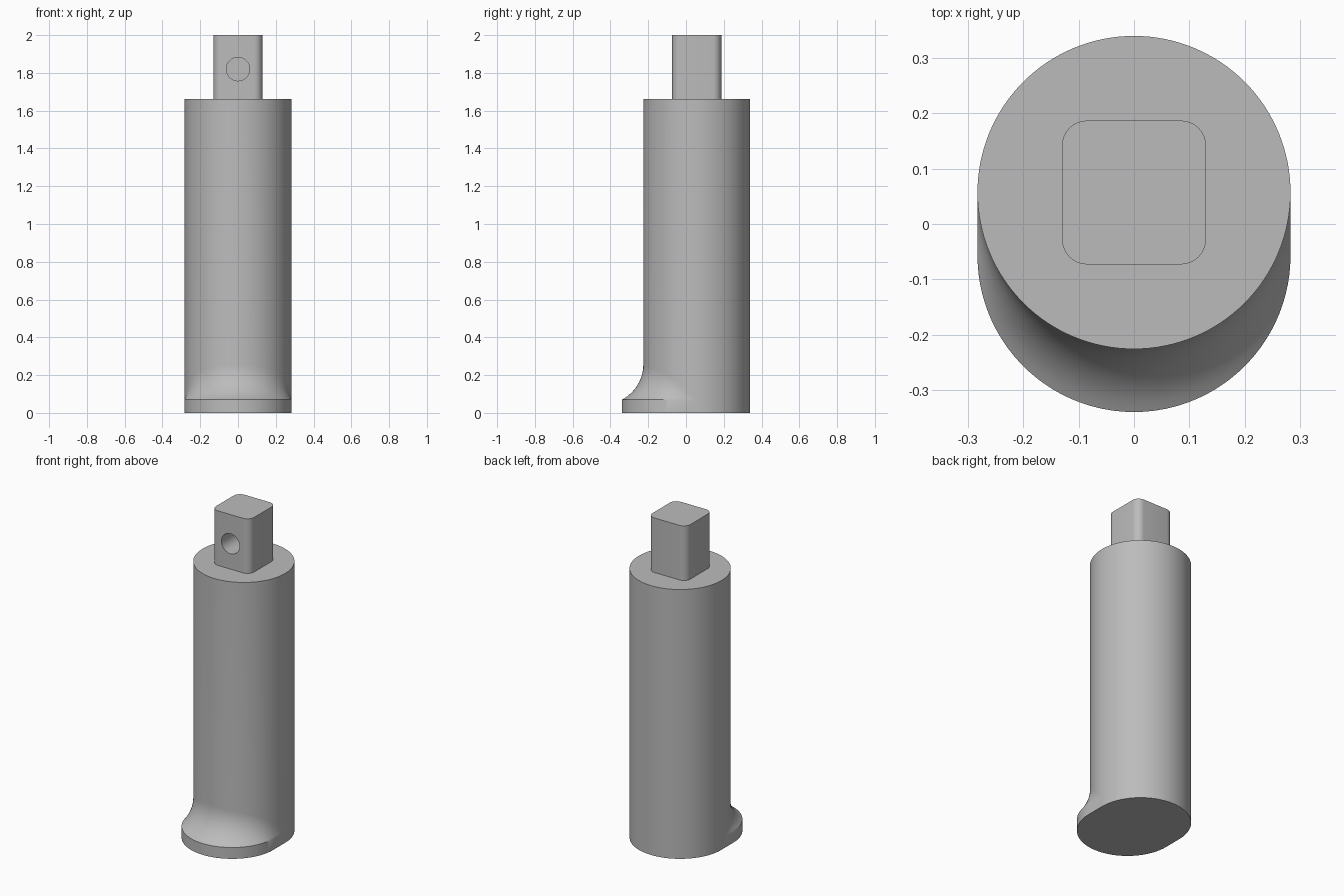
import bpy, bmesh, math
from mathutils import Vector

if "Cube" in bpy.data.objects:
    bpy.data.objects.remove(bpy.data.objects["Cube"], do_unlink=True)

RADIUS, AXIS_Y, SHIFT = 0.283, 0.057, 0.114   # barrel radius, barrel axis, foot overhang
RIM_Z, SHOULDER_Z, TOP_Z = 0.07, 1.663, 2.0
FILLET = 0.21
SIDES, STEPS = 128, 14

steel = bpy.data.materials.new("steel_grey")
steel.use_nodes = True
colour = (0.5, 0.5, 0.5, 1)
steel.diffuse_color = colour
steel.node_tree.nodes["Principled BSDF"].inputs["Base Color"].default_value = colour


def finish(bm, name):
    bmesh.ops.remove_doubles(bm, verts=bm.verts, dist=0.0002)
    bmesh.ops.recalc_face_normals(bm, faces=bm.faces)
    mesh = bpy.data.meshes.new(name)
    bm.to_mesh(mesh)
    bm.free()
    obj = bpy.data.objects.new(name, mesh)
    bpy.context.collection.objects.link(obj)
    mesh.materials.append(steel)
    return obj


def activate(obj):
    bpy.ops.object.select_all(action='DESELECT')
    obj.select_set(True)
    bpy.context.view_layer.objects.active = obj


def skin(rings):
    """Join closed rings of points into a capped solid."""
    bm = bmesh.new()
    loops = [[bm.verts.new(p) for p in ring] for ring in rings]
    count = len(loops[0])
    for low, high in zip(loops, loops[1:]):
        for i in range(count):
            j = (i + 1) % count
            bm.faces.new((low[i], low[j], high[j], high[i]))
    bm.faces.new(loops[0][::-1])
    bm.faces.new(loops[-1])
    return bm


def foot_radius(a):
    """Distance from the barrel axis to the oblong foot outline; a = 0 is the front."""
    s, c = abs(math.sin(a)), math.cos(a)
    if c <= 0:
        return RADIUS
    if RADIUS * c < SHIFT * s:
        return RADIUS / s
    return SHIFT * c + math.sqrt(RADIUS ** 2 - (SHIFT * s) ** 2)


def point(a, r, z):
    return Vector((r * math.sin(a), AXIS_Y - r * math.cos(a), z))


# Barrel with the oblong foot and its concave blend
angles = [2 * math.pi * i / SIDES for i in range(SIDES)]
rings = [[point(a, foot_radius(a), 0) for a in angles]]
for k in range(STEPS + 1):
    ring = []
    for a in angles:
        overhang = foot_radius(a) - RADIUS
        sweep = math.acos(min(1, 1 - overhang / FILLET))
        t = sweep * (1 - k / STEPS)
        r = RADIUS + FILLET * (1 - math.cos(t))
        z = RIM_Z + FILLET * (math.sin(sweep) - math.sin(t))
        ring.append(point(a, r, z))
    rings.append(ring)
rings.append([point(a, RADIUS, SHOULDER_Z) for a in angles])
barrel = finish(skin(rings), "barrel")

# Square drive with rounded corners
HALF, CORNER = 0.13, 0.045
outline = []
for quarter in range(4):
    mid = math.pi / 4 + quarter * math.pi / 2
    cx = math.copysign(HALF - CORNER, math.cos(mid))
    cy = math.copysign(HALF - CORNER, math.sin(mid))
    for k in range(9):
        a = (quarter + k / 8) * math.pi / 2
        outline.append((cx + CORNER * math.cos(a), AXIS_Y + cy + CORNER * math.sin(a)))
drive = finish(skin([[(x, y, z) for x, y in outline] for z in (SHOULDER_Z - 0.01, TOP_Z)]),
               "square_drive")

# Blind round hole in the front of the drive
bpy.ops.mesh.primitive_cylinder_add(vertices=48, radius=0.062, depth=0.28,
                                    location=(0, AXIS_Y - HALF, 1.82),
                                    rotation=(math.pi / 2, 0, 0))
cutter = bpy.context.object
cutter.name = "hole_cutter"
cutter.hide_render = True
cutter.data.materials.append(steel)
cut = drive.modifiers.new("hole", 'BOOLEAN')
cut.operation, cut.solver, cut.object = 'DIFFERENCE', 'EXACT', cutter
activate(drive)
bpy.ops.object.modifier_apply(modifier=cut.name)
bpy.data.objects.remove(cutter, do_unlink=True)

for obj in (barrel, drive):
    activate(obj)
    bpy.ops.object.shade_smooth_by_angle(angle=math.radians(30))
